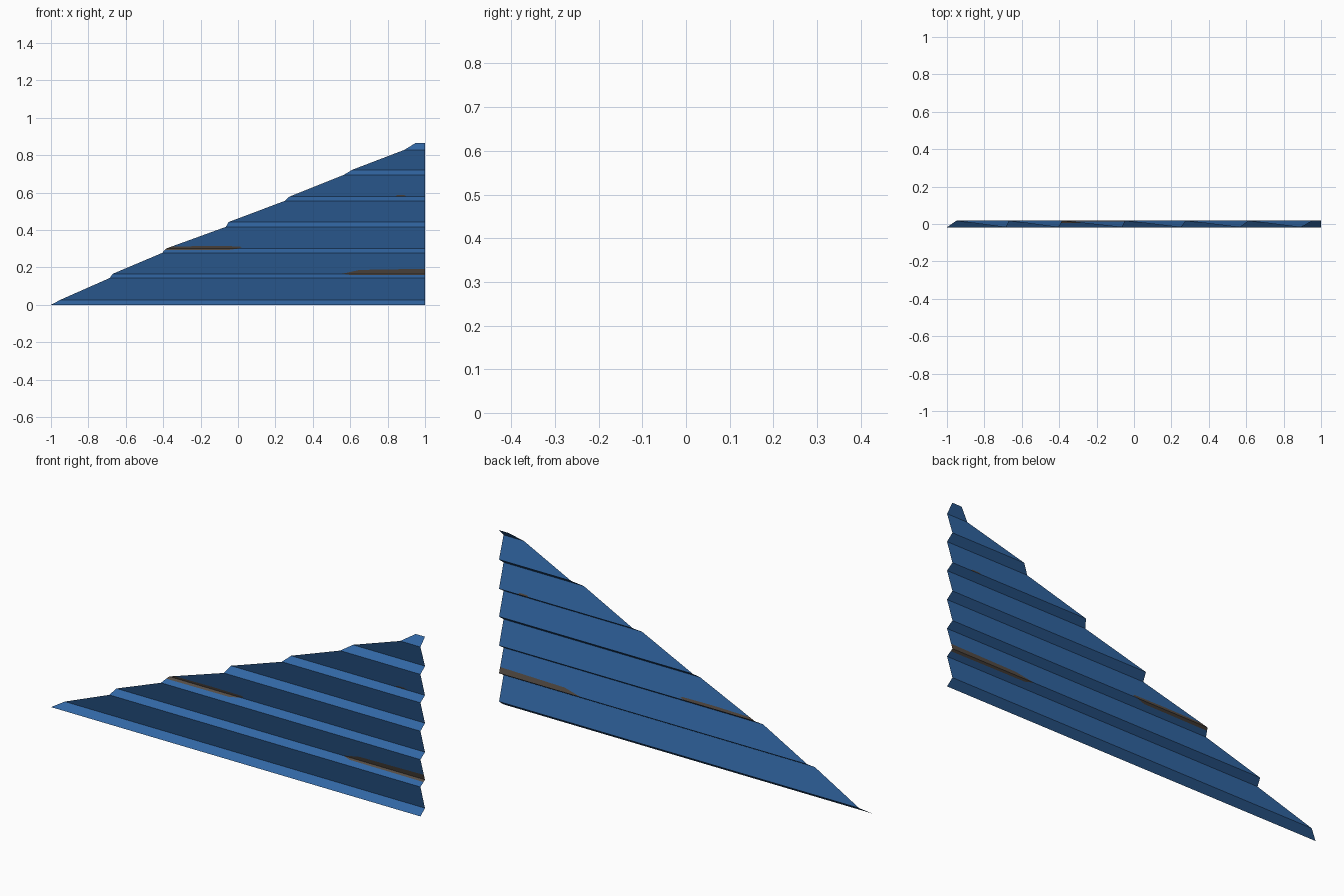
import bpy, bmesh

if "Cube" in bpy.data.objects:
    bpy.data.objects.remove(bpy.data.objects["Cube"])

D = 0.0175  # half depth of the lap-siding zigzag
# fold lines, bottom to top: (left end x, height z); depth alternates front/back
ROWS = [(-1.0, 0.0), (-0.95, 0.027), (-0.685, 0.144), (-0.67, 0.166),
        (-0.405, 0.278), (-0.385, 0.301), (-0.065, 0.417), (-0.05, 0.443),
        (0.25, 0.556), (0.275, 0.579), (0.565, 0.695), (0.61, 0.722),
        (0.89, 0.829), (0.95, 0.866)]
# worn patches: band -> (row the patch touches, outline as (x, z); None = board end)
CUTS = {
    2: (3, [(0.56, 0.166), (0.60, 0.160), (None, 0.159)]),
    3: (3, [(0.555, 0.166), (0.65, 0.187), (None, 0.193)]),
    4: (5, [("left", 0.293), (-0.05, 0.294), (0.0, 0.301)]),
    5: (5, [("left", 0.312), (-0.15, 0.315), (0.01, 0.313), (0.02, 0.308), (0.0, 0.301)]),
    9: (9, [(0.84, 0.579), (0.85, 0.587), (0.89, 0.587), (0.90, 0.579)]),
}


def material(name, rgb):
    m = bpy.data.materials.new(name)
    m.diffuse_color = (*rgb, 1)
    m.use_nodes = True
    m.node_tree.nodes["Principled BSDF"].inputs["Base Color"].default_value = m.diffuse_color
    return m


bm = bmesh.new()


def add(points, mat):
    f = bm.faces.new([bm.verts.new(p) for p in points])
    f.material_index = mat


for i in range(len(ROWS) - 1):
    (xa, za), (xb, zb) = ROWS[i], ROWS[i + 1]
    ya = -D if i % 2 == 0 else D

    def pt(x, z):
        t = (z - za) / (zb - za)
        if x == "left":
            x = xa + (xb - xa) * t
        elif x is None:
            x = 1.0
        return (x, ya * (1 - 2 * t), z)

    if i not in CUTS:
        add([pt(xa, za), pt(1, za), pt(1, zb), pt(xb, zb)], 0)
        continue
    row, cut = CUTS[i]
    hug, far = (za, zb) if row == i else (zb, za)
    line = [pt(*c) for c in cut]
    start_left, end_right = cut[0][0] == "left", cut[-1][0] is None
    left, right = [pt("left", hug)], [pt(None, hug)]
    # clean board around the patch, then the patch itself
    add((left if not start_left else []) + line + (right if not end_right else [])
        + [pt(None, far), pt("left", far)], 0)
    add(line + (right if end_right else []) + (left if start_left else []), 1)

bmesh.ops.remove_doubles(bm, verts=bm.verts, dist=1e-5)
# make every face look toward the front
for f in bm.faces:
    f.normal_update()
    if f.normal.y > 0:
        f.normal_flip()

me = bpy.data.meshes.new("gable_siding")
bm.to_mesh(me)
bm.free()
me.materials.append(material("blue paint", (0.031, 0.133, 0.366)))
me.materials.append(material("worn brown wood", (0.09, 0.07, 0.056)))
ob = bpy.data.objects.new("gable_siding", me)
bpy.context.collection.objects.link(ob)
